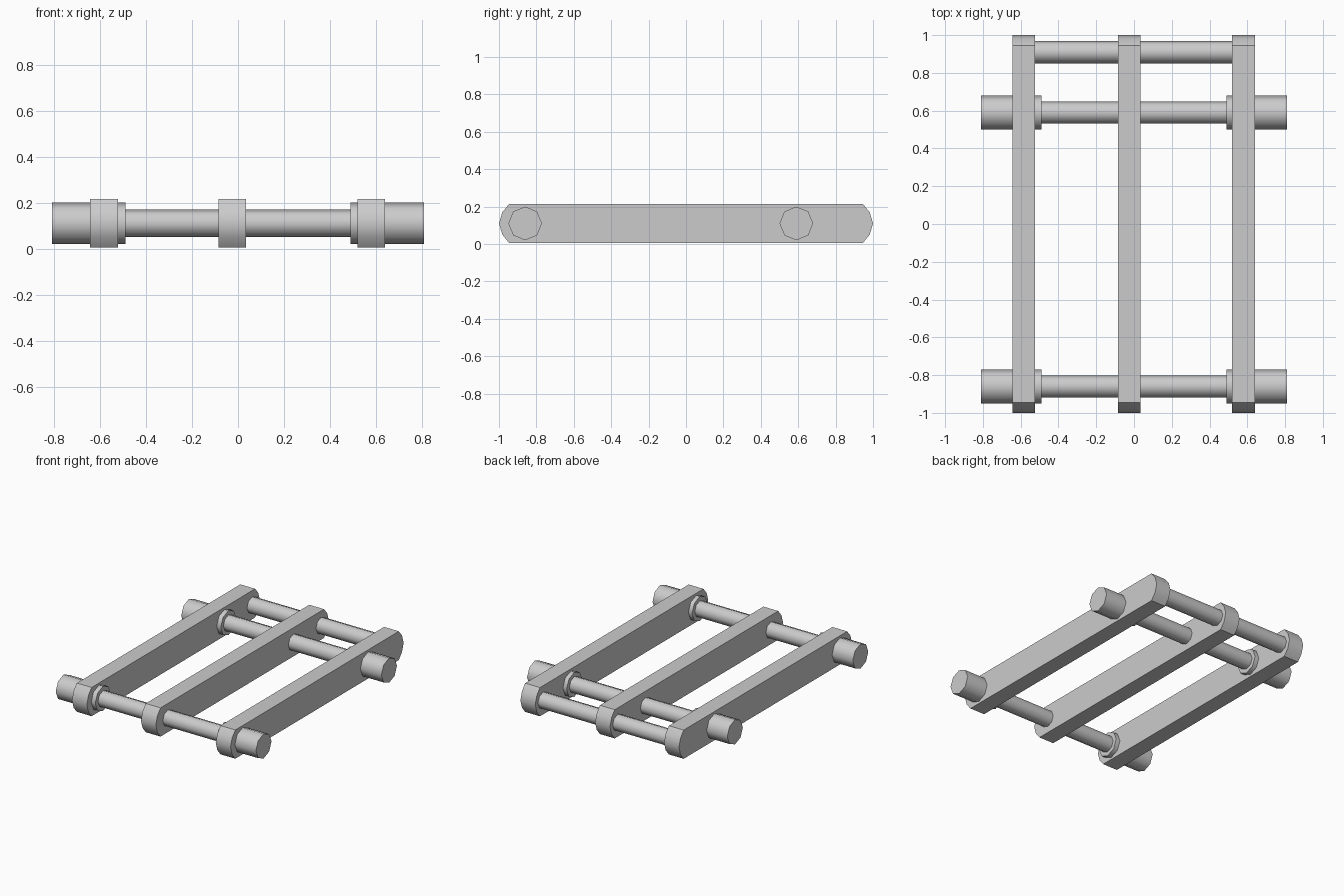
import bpy
import bmesh
from math import radians, cos, sin, tau

cube = bpy.data.objects.get("Cube")
if cube:
    bpy.data.objects.remove(cube)

grey = bpy.data.materials.new("plain grey")
grey.use_nodes = True
grey.diffuse_color = (0.6, 0.6, 0.6, 1)
grey.node_tree.nodes["Principled BSDF"].inputs["Base Color"].default_value = (0.6, 0.6, 0.6, 1)

AXIS_Z = 0.11


def extrude_along_x(name, outline, x0, x1):
    """Solid with a (y, z) outline, running from x0 to x1."""
    bm = bmesh.new()
    face = bm.faces.new([bm.verts.new((x0, y, z)) for y, z in outline])
    side = bmesh.ops.extrude_face_region(bm, geom=[face])["geom"]
    moved = [v for v in side if isinstance(v, bmesh.types.BMVert)]
    bmesh.ops.translate(bm, verts=moved, vec=(x1 - x0, 0, 0))
    bmesh.ops.recalc_face_normals(bm, faces=bm.faces)
    mesh = bpy.data.meshes.new(name)
    bm.to_mesh(mesh)
    bm.free()
    mesh.materials.append(grey)
    obj = bpy.data.objects.new(name, mesh)
    bpy.context.collection.objects.link(obj)
    bpy.ops.object.select_all(action="DESELECT")
    obj.select_set(True)
    bpy.context.view_layer.objects.active = obj
    bpy.ops.object.shade_smooth_by_angle(angle=radians(48))
    return obj


def octagon(y, radius):
    return [(y + radius * cos(tau * i / 8), AXIS_Z + radius * sin(tau * i / 8))
            for i in range(8)]


# Long bars with blunt rounded ends
back_end = [(0.945, 0.005), (0.982, 0.05), (1.0, AXIS_Z), (0.982, 0.17), (0.945, 0.215)]
bar_outline = back_end + [(-y, z) for y, z in reversed(back_end)]
for name, x in (("right_bar", -0.583), ("middle_bar", -0.025), ("left_bar", 0.58)):
    extrude_along_x(name, bar_outline, x - 0.06, x + 0.06)

# Cross rods
for name, y in (("front_rod", -0.86), ("rear_rod", 0.59), ("end_rod", 0.91)):
    extrude_along_x(name, octagon(y, 0.059), -0.6, 0.6)

# Thick end pegs through the outer bars
for row, y in (("front", -0.86), ("rear", 0.59)):
    for side, s in (("left", 1), ("right", -1)):
        extrude_along_x(f"{row}_{side}_peg", octagon(y, 0.09), s * 0.49, s * 0.81)
